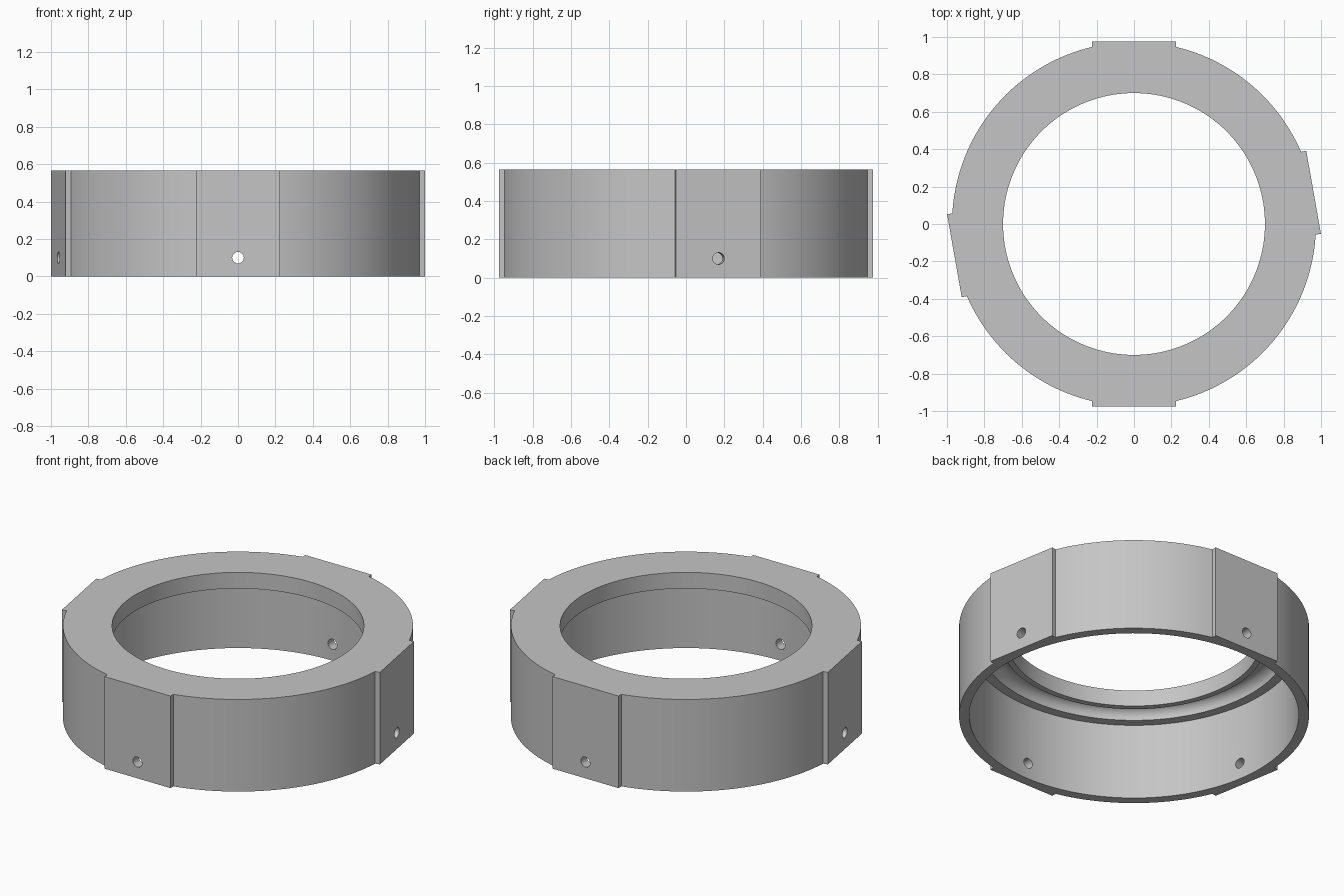
import bpy, bmesh
from math import cos, sin, pi, radians
from mathutils import Matrix, Vector

if "Cube" in bpy.data.objects:
    bpy.data.objects.remove(bpy.data.objects["Cube"], do_unlink=True)

HEIGHT, LIP_Z = 0.565, 0.466
OUTER, BORE, OPENING = 0.973, 0.916, 0.70
PAD_DIST, PAD_HALF = 0.975, 0.225
HOLE_Z, HOLE_R = 0.10, 0.031
SEGMENTS = 160
PAD_ANGLES = (-90, 10, 90, 190)

grey = bpy.data.materials.new("light_grey")
grey.use_nodes = True
grey.diffuse_color = (0.56, 0.56, 0.56, 1)
grey.node_tree.nodes["Principled BSDF"].inputs["Base Color"].default_value = (0.56, 0.56, 0.56, 1)


def finish(name, bm):
    bmesh.ops.recalc_face_normals(bm, faces=bm.faces)
    mesh = bpy.data.meshes.new(name)
    bm.to_mesh(mesh)
    bm.free()
    mesh.materials.append(grey)
    obj = bpy.data.objects.new(name, mesh)
    bpy.context.scene.collection.objects.link(obj)
    return obj


def lathe(name, profile):
    bm = bmesh.new()
    rings = []
    for i in range(SEGMENTS):
        a = 2 * pi * i / SEGMENTS
        rings.append([bm.verts.new((r * cos(a), r * sin(a), z)) for r, z in profile])
    n = len(profile)
    for i, ring in enumerate(rings):
        nxt = rings[(i + 1) % SEGMENTS]
        for j in range(n):
            k = (j + 1) % n
            bm.faces.new((ring[j], nxt[j], nxt[k], ring[k]))
    return finish(name, bm)


def combine(target, tool, operation):
    mod = target.modifiers.new(tool.name, "BOOLEAN")
    mod.operation = operation
    mod.solver = "EXACT"
    mod.object = tool
    bpy.context.view_layer.objects.active = target
    bpy.ops.object.modifier_apply(modifier=mod.name)
    bpy.data.objects.remove(tool, do_unlink=True)


# Ring body: thin skirt, inward lip at the top, round groove under the lip
groove_r, groove_mid = 0.0625, 0.7975
groove = [(groove_mid + groove_r * cos(pi * i / 12), LIP_Z + groove_r * sin(pi * i / 12))
          for i in range(13)]
profile = [(OUTER, 0), (OUTER, HEIGHT), (OPENING, HEIGHT), (OPENING, LIP_Z)]
profile += groove[::-1] + [(BORE, LIP_Z), (BORE, 0)]
body = lathe("ring_body", profile)

# Flat pads on the outside; the two side pads are turned ten degrees
for angle in PAD_ANGLES:
    inner = 0.93
    bm = bmesh.new()
    bmesh.ops.create_cube(bm, size=1, matrix=(
        Matrix.Rotation(radians(angle), 4, "Z")
        @ Matrix.Translation(((inner + PAD_DIST) / 2, 0, HEIGHT / 2))
        @ Matrix.Diagonal((PAD_DIST - inner, 2 * PAD_HALF, HEIGHT, 1))))
    combine(body, finish("flat_pad", bm), "UNION")

# Screw hole through the middle of each pad
for angle in PAD_ANGLES:
    bm = bmesh.new()
    bmesh.ops.create_cone(bm, cap_ends=True, segments=32, radius1=HOLE_R, radius2=HOLE_R,
                          depth=0.3, matrix=(
        Matrix.Rotation(radians(angle), 4, "Z")
        @ Matrix.Translation((0.95, 0, HOLE_Z))
        @ Matrix.Rotation(pi / 2, 4, "Y")))
    cutter = finish("hole_cutter", bm)
    cutter.hide_render = True
    combine(body, cutter, "DIFFERENCE")

# Smooth round walls, sharp edges
bpy.ops.object.select_all(action="DESELECT")
body.select_set(True)
bpy.context.view_layer.objects.active = body
bpy.ops.object.shade_smooth_by_angle(angle=radians(20))
